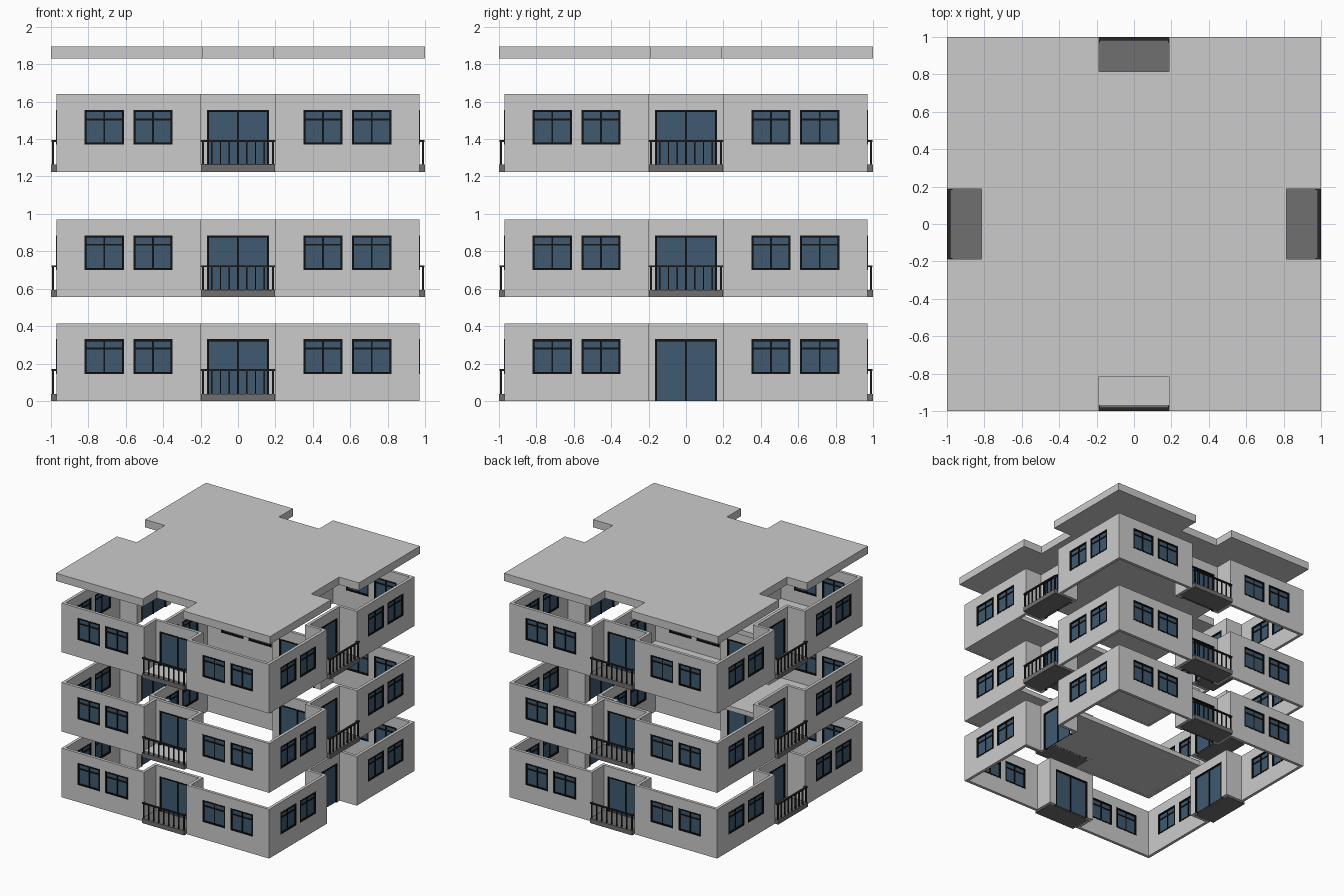
import bpy, bmesh
from math import pi
from mathutils import Matrix, Vector

if "Cube" in bpy.data.objects:
    bpy.data.objects.remove(bpy.data.objects["Cube"])

LEVELS = [0.0, 0.555, 1.225]
H = 0.415          # storey height
OUT, IN = 0.97, 0.81   # facade plane and recessed door plane


def mat(name, col):
    m = bpy.data.materials.new(name)
    m.diffuse_color = (*col, 1)
    m.use_nodes = True
    m.node_tree.nodes["Principled BSDF"].inputs["Base Color"].default_value = m.diffuse_color
    return m


GLASS = mat("glass", (0.05, 0.10, 0.16))
BLACK = mat("frame_black", (0.006, 0.006, 0.006))
DARK = mat("dark_concrete", (0.16, 0.16, 0.16))
RAIL = mat("rail_metal", (0.02, 0.02, 0.02))


def box(bm, x0, x1, y0, y1, z0, z1, rot=Matrix.Identity(4)):
    c = Vector(((x0 + x1) / 2, (y0 + y1) / 2, (z0 + z1) / 2))
    s = Matrix.Diagonal((x1 - x0, y1 - y0, z1 - z0, 1))
    bmesh.ops.create_cube(bm, size=1, matrix=rot @ Matrix.Translation(c) @ s)


def finish(bm, name, material=None):
    me = bpy.data.meshes.new(name)
    bm.to_mesh(me)
    bm.free()
    ob = bpy.data.objects.new(name, me)
    bpy.context.collection.objects.link(ob)
    if material:
        me.materials.append(material)
    return ob


def side_rot(k):
    return Matrix.Rotation(k * pi / 2, 4, 'Z')


# Plan of one side, left to right: x, y, kind of opening after the point
SIDE = [(-.97, -OUT, ''), (-.82, -OUT, 'w'), (-.61, -OUT, ''), (-.56, -OUT, 'w'),
        (-.35, -OUT, ''), (-.2, -OUT, ''), (-.2, -IN, ''), (-.165, -IN, 'd'),
        (.165, -IN, ''), (.2, -IN, ''), (.2, -OUT, ''), (.35, -OUT, 'w'),
        (.56, -OUT, ''), (.61, -OUT, 'w'), (.82, -OUT, '')]
ROWS = [0, .145, .33, H]


def walls(base, name):
    bm = bmesh.new()
    ring = []
    for k in range(4):
        for x, y, kind in SIDE:
            p = side_rot(k) @ Vector((x, y, base))
            ring.append(([bm.verts.new(p + Vector((0, 0, z))) for z in ROWS], kind))
    for i, (a, kind) in enumerate(ring):
        b = ring[(i + 1) % len(ring)][0]
        for r in range(3):
            if (kind == 'w' and r == 1) or (kind == 'd' and r < 2):
                continue
            bm.faces.new((a[r], b[r], b[r + 1], a[r + 1]))
    loose = [v for v in bm.verts if not v.link_faces]
    bmesh.ops.delete(bm, geom=loose, context='VERTS')
    ob = finish(bm, name)
    s = ob.modifiers.new("thickness", 'SOLIDIFY')
    s.thickness = 0.025
    s.offset = -1
    s.use_even_offset = True


def pane(frames, glass, x0, x1, y, z0, z1, rot, transom):
    """Framed glazing set into a wall whose outer face is at y."""
    f, ya, yb = 0.011, y - 0.002, y + 0.027
    box(frames, x0, x0 + f, ya, yb, z0, z1, rot)
    box(frames, x1 - f, x1, ya, yb, z0, z1, rot)
    box(frames, x0 + f, x1 - f, ya, yb, z1 - f, z1, rot)
    if transom:
        box(frames, x0 + f, x1 - f, ya, yb, z0, z0 + f, rot)
        box(frames, x0 + f, x1 - f, y + .004, y + .02, z1 - .055, z1 - .045, rot)
    xm = (x0 + x1) / 2
    box(frames, xm - .005, xm + .005, y + .004, y + .02, z0, z1 - f, rot)
    box(glass, x0 + f, x1 - f, y + .009, y + .015, z0, z1 - f, rot)


for n, base in enumerate(LEVELS):
    tag = f"level_{n + 1}"
    walls(base, tag + "_walls")
    frames, glass, slabs, rails = (bmesh.new() for _ in range(4))
    for k in range(4):
        R = side_rot(k)
        # windows and door
        for x0, x1 in ((-.82, -.61), (-.56, -.35), (.35, .56), (.61, .82)):
            pane(frames, glass, x0, x1, -OUT, base + .145, base + .33, R, True)
        pane(frames, glass, -.165, .165, -IN, base, base + .33, R, False)
        # the ground-floor entrance on the right has no balcony
        if n == 0 and k == 1:
            continue
        box(slabs, -.197, .197, -1, -IN, base, base + .038, R)
        # railing
        box(rails, -.2, .2, -.998, -.982, base + .16, base + .17, R)
        for i in range(9):
            x = -.188 + i * .047
            w = .005 if i in (0, 8) else .0035
            box(rails, x - w, x + w, -.995, -.985, base + .038, base + .16, R)
        for s in (-1, 1):
            box(rails, s * .188 - .005, s * .188 + .005, -.985, -OUT,
                base + .16, base + .17, R)
    finish(frames, tag + "_window_frames", BLACK)
    finish(glass, tag + "_glass", GLASS)
    finish(slabs, tag + "_balcony_slabs", DARK)
    finish(rails, tag + "_balcony_rails", RAIL)
    # partial inner floor along the front
    if n:
        fl = bmesh.new()
        box(fl, -.945, .945, -.968, -.3, base + .001, base + .042)
        finish(fl, tag + "_floor")

# Roof slab with a notch over each balcony
bm = bmesh.new()
outline = []
for k in range(4):
    for x, y in ((-1, -1), (-.187, -1), (-.187, -.815), (.187, -.815), (.187, -1)):
        outline.append(bm.verts.new(side_rot(k) @ Vector((x, y, 1.83))))
face = bm.faces.new(outline)
ext = bmesh.ops.extrude_face_region(bm, geom=[face])
bmesh.ops.translate(bm, vec=(0, 0, .065),
                    verts=[v for v in ext['geom'] if isinstance(v, bmesh.types.BMVert)])
bmesh.ops.recalc_face_normals(bm, faces=bm.faces)
finish(bm, "roof_slab")
